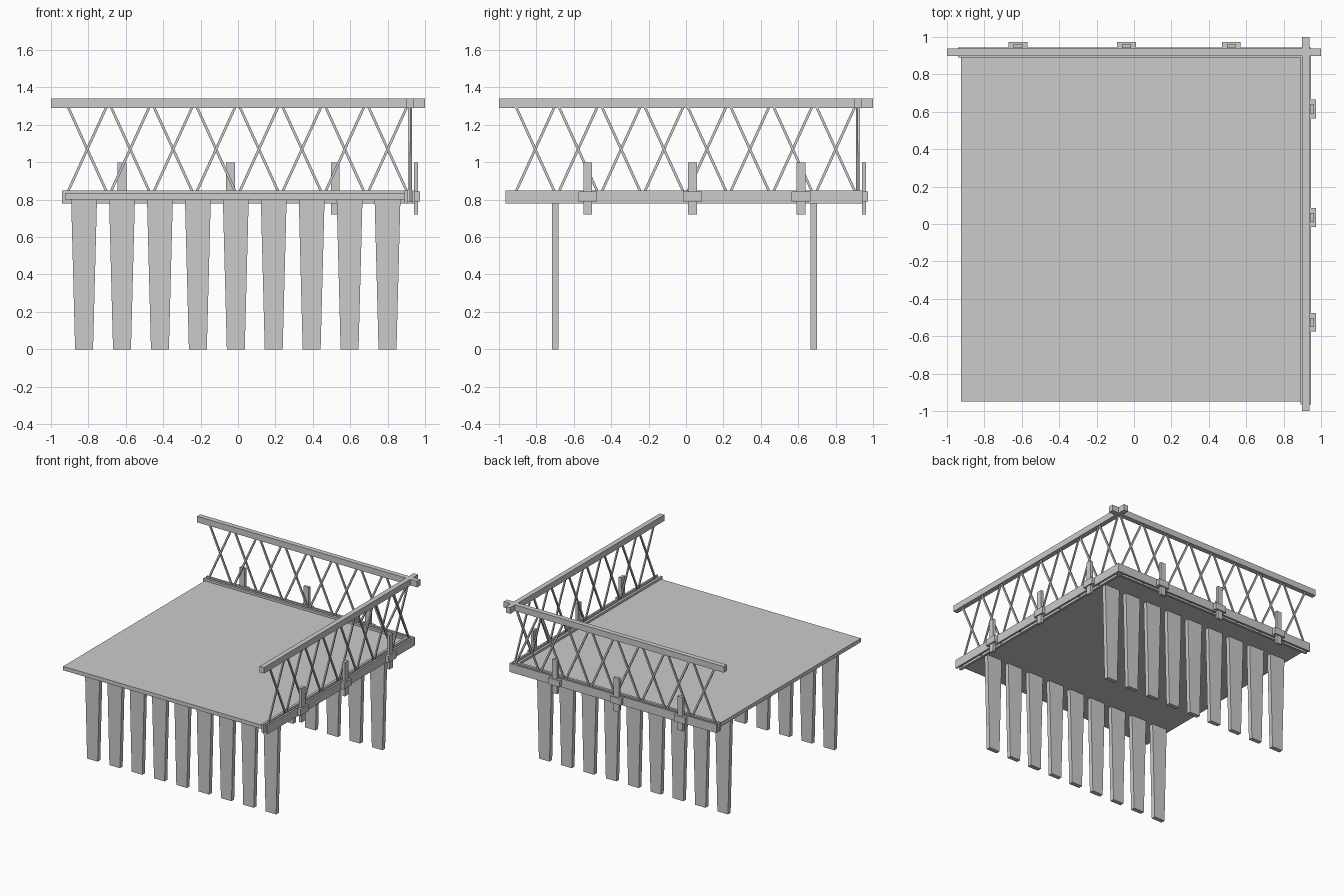
import bpy, bmesh
from mathutils import Matrix

if "Cube" in bpy.data.objects:
    bpy.data.objects.remove(bpy.data.objects["Cube"])


def mesh_object(name, verts, faces, m=Matrix()):
    me = bpy.data.meshes.new(name)
    bm = bmesh.new()
    vs = [bm.verts.new(m @ Matrix.Translation(v).translation) for v in verts]
    for f in faces:
        bm.faces.new([vs[i] for i in f])
    bmesh.ops.recalc_face_normals(bm, faces=bm.faces)
    bm.to_mesh(me)
    bm.free()
    ob = bpy.data.objects.new(name, me)
    bpy.context.collection.objects.link(ob)
    return ob


def prism(name, profile, y0, y1, m=Matrix()):
    """Extrude an x-z profile from y0 to y1."""
    n = len(profile)
    verts = [(x, y, z) for y in (y0, y1) for x, z in profile]
    faces = [list(range(n)), list(range(n, 2 * n))]
    faces += [[i, (i + 1) % n, n + (i + 1) % n, n + i] for i in range(n)]
    return mesh_object(name, verts, faces, m)


def box(name, x0, x1, y0, y1, z0, z1, m=Matrix()):
    return prism(name, [(x0, z0), (x1, z0), (x1, z1), (x0, z1)], y0, y1, m)


# Deck
box("deck", -0.925, 0.905, -0.95, 0.905, 0.80, 0.832)

# Two rows of nine tapered planks as legs
for row, y in (("front", -0.698), ("back", 0.682)):
    for i in range(9):
        x = -0.823 + 0.2028 * i
        prism(f"{row}_leg_{i + 1}",
              [(x - 0.048, 0), (x + 0.048, 0), (x + 0.069, 0.801), (x - 0.069, 0.801)],
              y - 0.0175, y + 0.0175)


# One railing along x on the back edge; swapping x and y gives the right side
def railing(side, m, start, brackets):
    box(f"{side}_top_rail", -1, 1, 0.897, 0.938, 1.29, 1.34, m)
    box(f"{side}_inner_plank", start, 0.945, 0.889, 0.909, 0.78, 0.85, m)
    box(f"{side}_outer_plank", start, 0.945, 0.930, 0.945, 0.78, 0.85, m)
    # Crossed slats held between the planks
    z0, z1, w = 0.79, 1.295, 0.0075
    for i in range(8):
        c = -0.806 + 0.2295 * i
        for s, y in ((1, 0.909), (-1, 0.9195)):
            a = c - s * 0.1 * (1.07 - z0) / 0.22
            b = c + s * 0.1 * (z1 - 1.07) / 0.22
            a, b = c + (a - c), c + (b - c)
            prism(f"{side}_slat_{i + 1}{'a' if s > 0 else 'b'}",
                  [(a - w, z0), (a + w, z0), (b + w, z1), (b - w, z1)],
                  y, y + 0.0105, m)
    # Short posts clamped to the outer plank
    for i, c in enumerate(brackets):
        box(f"{side}_post_{i + 1}", c - 0.023, c + 0.023, 0.94, 0.963, 0.722, 1.0, m)
        box(f"{side}_clamp_{i + 1}", c - 0.05, c + 0.05, 0.943, 0.973, 0.79, 0.843, m)


swap = Matrix(((0, 1, 0, 0), (1, 0, 0, 0), (0, 0, 1, 0), (0, 0, 0, 1)))
railing("back", Matrix(), -0.94, (-0.62, -0.04, 0.52))
railing("right", swap, -0.965, (-0.525, 0.035, 0.615))
